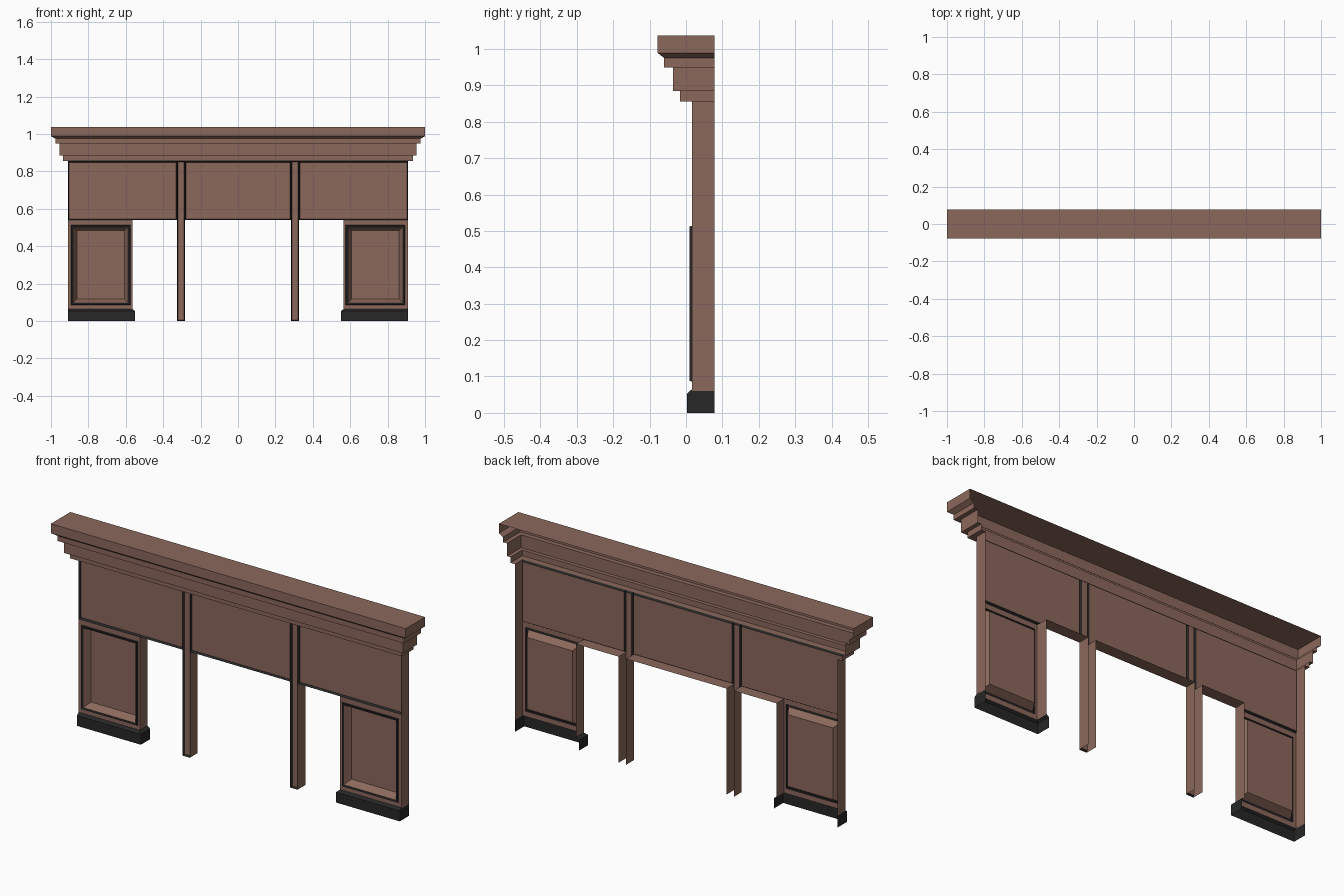
import bpy, bmesh
from mathutils import Vector

if "Cube" in bpy.data.objects:
    bpy.data.objects.remove(bpy.data.objects["Cube"])

FRONT, BACK = 0.016, 0.078     # wall face and open rear edge


def material(name, color):
    m = bpy.data.materials.new(name)
    m.diffuse_color = color
    m.use_nodes = True
    m.node_tree.nodes["Principled BSDF"].inputs["Base Color"].default_value = m.diffuse_color
    return m


BROWN = material("brown_paint", (0.26, 0.14, 0.107, 1))
DARK = material("dark_trim", (0.02, 0.02, 0.02, 1))


def face(bm, pts, toward, mat=0):
    # face turned to point along the given direction
    f = bm.faces.new([bm.verts.new(p) for p in pts])
    f.normal_update()
    if f.normal.dot(Vector(toward)) < 0:
        f.normal_flip()
    f.material_index = mat


def ring_corners(r):
    x0, x1, z0, z1, y = r
    return [(x0, y, z0), (x1, y, z0), (x1, y, z1), (x0, y, z1)]


def nested_panel(bm, rings, mats):
    # rectangles (x0, x1, z0, z1, y) bridged in turn; the last one is filled
    for a, b, m in zip(rings, rings[1:], mats):
        p, q = ring_corners(a), ring_corners(b)
        for i in range(4):
            j = (i + 1) % 4
            face(bm, [p[i], p[j], q[j], q[i]], (0, -1, 0), m)
    face(bm, ring_corners(rings[-1]), (0, -1, 0), 0)


def inset(r, d, y):
    return (r[0] + d, r[1] - d, r[2] + d, r[3] - d, y)


def side(bm, x, z0, z1, sign, y=FRONT, mat=0):
    face(bm, [(x, y, z0), (x, BACK, z0), (x, BACK, z1), (x, y, z1)], (sign, 0, 0), mat)


def finish(bm, name, mirror=False):
    bmesh.ops.remove_doubles(bm, verts=bm.verts[:], dist=1e-5)
    me = bpy.data.meshes.new(name)
    bm.to_mesh(me)
    bm.free()
    me.materials.append(BROWN)
    me.materials.append(DARK)
    ob = bpy.data.objects.new(name, me)
    bpy.context.collection.objects.link(ob)
    if mirror:
        ob.modifiers.new("mirror", 'MIRROR').use_axis[0] = True
    return ob


# cornice: stepped profile (half width, front y, z) wrapped round three sides
bm = bmesh.new()
profile = [(0.91, 0.016, 0.855), (0.935, -0.017, 0.855), (0.935, -0.017, 0.884),
           (0.955, -0.036, 0.884), (0.955, -0.036, 0.949), (0.977, -0.06, 0.949),
           (0.977, -0.06, 0.975), (1.0, -0.078, 0.989), (1.0, -0.078, 1.037)]
for (xa, ya, za), (xb, yb, zb) in zip(profile, profile[1:]):
    down = -1 if (xa != xb) else 0
    face(bm, [(-xa, ya, za), (xa, ya, za), (xb, yb, zb), (-xb, yb, zb)], (0, -1 - down, down))
    for s in (-1, 1):
        face(bm, [(s * xa, ya, za), (s * xa, BACK, za), (s * xb, BACK, zb), (s * xb, yb, zb)],
             (s * (1 + down), 0, down))
# cornice top
face(bm, [(-1, -0.078, 1.037), (1, -0.078, 1.037), (1, BACK, 1.037), (-1, BACK, 1.037)], (0, 0, 1))
finish(bm, "cornice")

# upper fascia panels with thin dark recessed edging
for name, x0, x1, mirror in (("side_fascia", -0.91, -0.325, True),
                             ("centre_fascia", -0.283, 0.283, False)):
    bm = bmesh.new()
    r = (x0, x1, 0.54, 0.855, FRONT)
    nested_panel(bm, [r, inset(r, 0.006, FRONT + 0.01)], [1])
    # underside over the opening
    s0 = max(x0, -0.565)
    face(bm, [(s0, FRONT, 0.54), (x1, FRONT, 0.54), (x1, BACK, 0.54), (s0, BACK, 0.54)], (0, 0, -1))
    finish(bm, name, mirror)

# slim posts with a dark-edged sunken face
bm = bmesh.new()
r = (-0.325, -0.283, 0.0, 0.855, FRONT)
nested_panel(bm, [r, inset(r, 0.005, FRONT + 0.01)], [1])
side(bm, -0.325, 0, 0.54, -1)
side(bm, -0.283, 0, 0.54, 1)
finish(bm, "post", True)

# end piers: raised dark frame around a sunken bevelled panel
bm = bmesh.new()
frame = (-0.893, -0.576, 0.086, 0.514, FRONT)
raised = inset(frame, 0.002, 0.010)
lip = inset(frame, 0.011, 0.012)
nested_panel(bm, [(-0.91, -0.565, 0.06, 0.54, FRONT), frame, raised, lip,
                  inset(frame, 0.031, 0.048)], [0, 1, 1, 0])
side(bm, -0.91, 0.06, 0.855, -1)
side(bm, -0.565, 0.06, 0.54, 1)
finish(bm, "pier", True)

# dark plinth with a sloped top edge
bm = bmesh.new()
xo, xi, yf, z1, z2 = -0.91, -0.55, 0.003, 0.053, 0.065
face(bm, [(xo, yf, 0), (xi, yf, 0), (xi, yf, z1), (xo, yf, z1)], (0, -1, 0), 1)
face(bm, [(xo, yf, z1), (xi, yf, z1), (-0.565, FRONT, z2), (xo, FRONT, z2)], (0, -1, 1), 1)
side(bm, xi, 0, z1, 1, yf, 1)
face(bm, [(xi, yf, z1), (xi, BACK, z1), (-0.565, BACK, z2), (-0.565, FRONT, z2)], (1, 0, 1), 1)
face(bm, [(xo, yf, 0), (xo, BACK, 0), (xo, BACK, z2), (xo, FRONT, z2), (xo, yf, z1)], (-1, 0, 0), 1)
finish(bm, "plinth", True)
